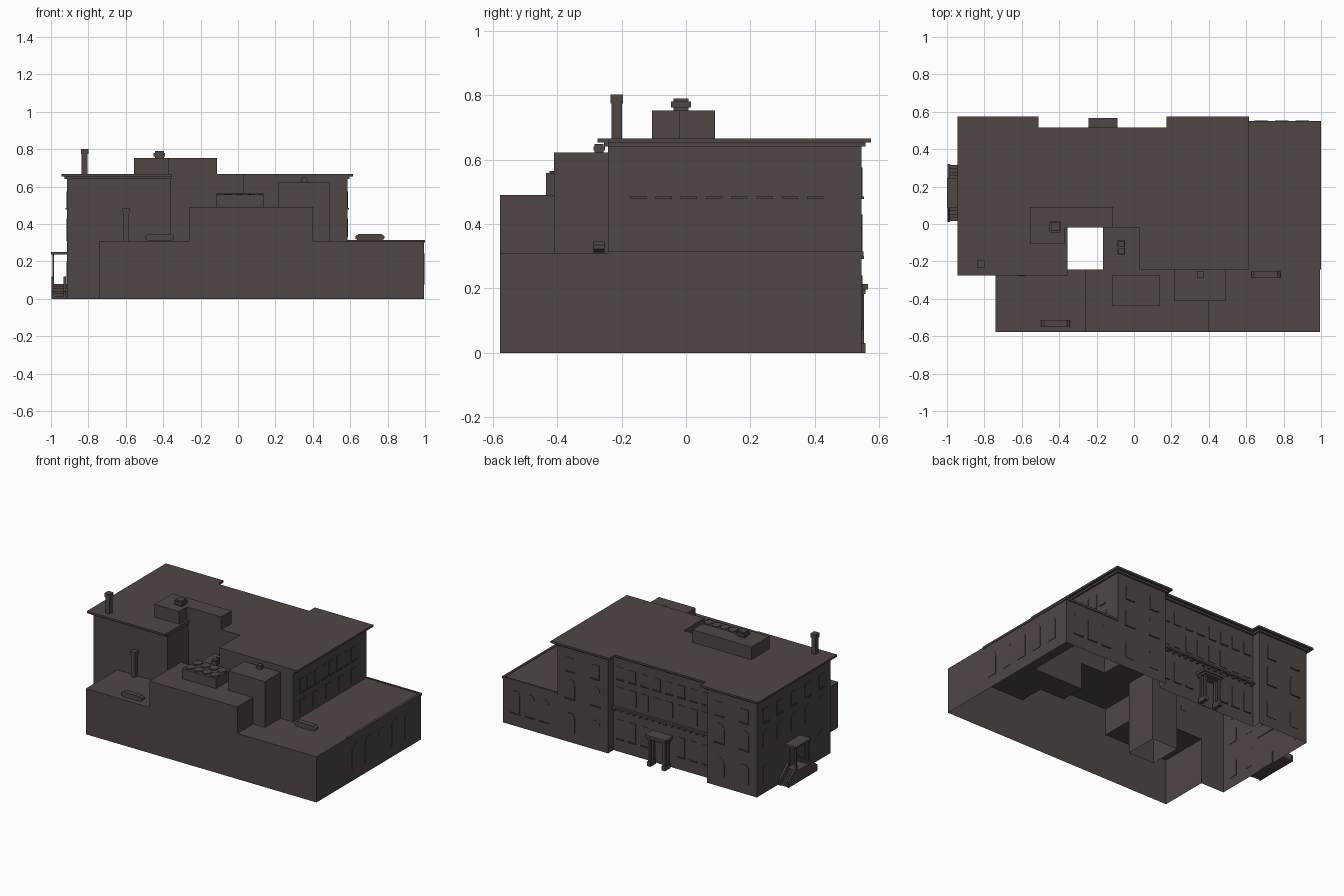
import bpy, bmesh, math

if "Cube" in bpy.data.objects:
    bpy.data.objects.remove(bpy.data.objects["Cube"])

def mat(name, c):
    m = bpy.data.materials.new(name)
    m.diffuse_color = (*c, 1)
    m.use_nodes = True
    m.node_tree.nodes["Principled BSDF"].inputs["Base Color"].default_value = m.diffuse_color
    return m

STONE = mat("dark_brown_stone", (0.078, 0.061, 0.060))

def finish(name, bm):
    me = bpy.data.meshes.new(name)
    bm.to_mesh(me)
    bm.free()
    me.materials.append(STONE)
    ob = bpy.data.objects.new(name, me)
    bpy.context.collection.objects.link(ob)
    return ob

def prism(name, pts, a, b, place=lambda u, v, d: (u, v, d)):
    """Closed extrusion of a 2D outline between depths a and b."""
    bm = bmesh.new()
    lo = [bm.verts.new(place(u, v, a)) for u, v in pts]
    hi = [bm.verts.new(place(u, v, b)) for u, v in pts]
    n = len(pts)
    bm.faces.new(lo[::-1])
    bm.faces.new(hi)
    for i in range(n):
        j = (i + 1) % n
        bm.faces.new((lo[i], lo[j], hi[j], hi[i]))
    bmesh.ops.recalc_face_normals(bm, faces=bm.faces)
    return finish(name, bm)

def box(name, x0, x1, y0, y1, z0, z1):
    return prism(name, [(x0, y0), (x1, y0), (x1, y1), (x0, y1)], z0, z1)

def walls(name, pts, z0, z1):
    """Thin open wall strip, counter-clockwise seen from above = facing out."""
    bm = bmesh.new()
    lo = [bm.verts.new((x, y, z0)) for x, y in pts]
    hi = [bm.verts.new((x, y, z1)) for x, y in pts]
    for i in range(len(pts) - 1):
        bm.faces.new((lo[i], lo[i + 1], hi[i + 1], hi[i]))
    return finish(name, bm)

def deck(name, pts, z):
    bm = bmesh.new()
    bm.faces.new([bm.verts.new((x, y, z)) for x, y in pts])
    return finish(name, bm)

def rect(x0, x1, y0, y1):
    return [(x0, y0), (x1, y0), (x1, y1), (x0, y1)]

# facade frames: u along the wall, v up, d outward
def right(X): return lambda u, v, d: (X + d, u, v)
def left(X): return lambda u, v, d: (X - d, u, v)
def back(Y): return lambda u, v, d: (u, Y + d, v)

def window(place, u, z0, z1, w, arch=False, sill=False):
    r = w / 2
    pts = [(u - r, z0), (u + r, z0)]
    if arch:
        pts += [(u + r * math.cos(t * math.pi / 8), z1 - r + r * math.sin(t * math.pi / 8)) for t in range(9)]
    else:
        pts += [(u + r, z1), (u - r, z1)]
    prism("window", pts, -0.002, 0.003, place)
    if sill:
        prism("window_sill", rect(u - r - .003, u + r + .003, z0 - .008, z0), -0.002, 0.008, place)

# ---- low front and right wing, open underneath
F, M, B, R = -.578, -.243, .545, .995
walls("low_wing_walls", [(-.74, M), (-.74, F), (R, F), (R, B), (.585, B)], 0, .31)
deck("low_roof_left", rect(-.74, -.26, F, M), .31)
deck("low_roof_front_right", rect(.4, R, F, M), .31)
deck("low_roof_right", rect(.585, R, M, B), .31)
box("right_wing_coping", R - .012, R + .004, M, B + .006, .3, .314)
box("right_wing_back_coping", .585, R, B - .006, B + .006, .3, .314)

# ---- middle raised hall and the infill beside the light well
walls("hall_walls", [(-.26, M), (-.26, F), (.4, F), (.4, M)], .31, .49)
deck("hall_roof", rect(-.26, .4, F, M), .49)
deck("infill_roof", rect(-.165, .03, M, -.02), .49)

# ---- main block walls
back_line = [(.585, B), (.205, B), (.205, .485), (-.54, .485), (-.54, B), (-.915, B), (-.915, M)]
walls("main_lower_walls", back_line + [(-.74, M)], 0, .31)
walls("main_upper_walls", [(.585, M)] + back_line + [(-.36, M), (-.36, -.02), (-.165, -.02)], .31, .655)
walls("infill_upper_walls", [(-.165, -.02), (.03, -.02), (.03, M), (.4, M)], .49, .655)
walls("main_front_right_wall", [(.4, M), (.585, M)], .31, .655)
# light well, open top to bottom
walls("light_well_lower", [(-.26, M), (-.36, M), (-.36, -.02), (-.165, -.02)], 0, .31)
walls("light_well_side", [(-.165, -.02), (-.165, M), (-.26, M)], 0, .49)

# ---- main roof slab, cornice moulding and raised inner edge
def roof(e, f):
    return [(-.915 - e, M - f), (-.355, M - f), (-.355, -.02), (.03, -.02), (.03, M), (.585 + e, M),
            (.585 + e, B + e), (.205 - e, B + e), (.205 - e, .485 + e), (-.54 + e, .485 + e),
            (-.54 + e, B + e), (-.915 - e, B + e)]
prism("main_roof", roof(.030, .032), .653, .666)
prism("cornice_moulding", roof(.012, .012), .64, .653)

# ---- rooftop structures
prism("roof_penthouse", [(-.555, -.105), (-.37, -.105), (-.37, -.02), (-.112, -.02), (-.112, .09), (-.555, .09)], .66, .752)
walls("penthouse_front_drop", [(-.36, -.021), (-.112, -.021)], .6, .70)
box("stair_tower", .215, .49, -.41, M, .31, .622)

def vent(x, y, z, r, h):
    box("vent_neck", x - r * .75, x + r * .75, y - r * .75, y + r * .75, z, z + h * .3)
    box("vent_body", x - r, x + r, y - r, y + r, z + h * .25, z + h * .75)
    box("vent_cap", x - r * .75, x + r * .75, y - r * .75, y + r * .75, z + h * .75, z + h)
vent(-.42, -.015, .752, .031, .038)
vent(.355, -.27, .622, .018, .026)
for y in (-.105, -.145):
    vent(-.067, y, .49, .02, .035)

def chimney(x, y, z0, z1, r):
    box("chimney_shaft", x - r, x + r, y - r, y + r, z0, z1)
    box("chimney_cap", x - r * 1.25, x + r * 1.25, y - r * 1.25, y + r * 1.25, z1 - .028, z1)
chimney(-.82, -.215, .66, .802, .016)
chimney(-.598, -.26, .31, .485, .015)

# long roof ventilators with chamfered ends
for x, y in ((-.42, -.53), (.705, -.27)):
    w = .078
    prism("roof_ventilator", [(-w * .8, .312), (w * .8, .312), (w, .322), (w, .335), (w * .8, .346), (-w * .8, .346), (-w, .335), (-w, .322)],
          -.017, .017, lambda u, v, d, x=x, y=y: (x + u, y + d, v))

# cooling unit with eight fans
box("cooling_unit", -.118, .138, -.435, -.272, .49, .558)
for i in range(4):
    for j in range(2):
        cx, cy = -.083 + i * .062, -.391 + j * .074
        ring = [(cx + .029 * math.cos(t * math.pi / 8), cy + .033 * math.sin(t * math.pi / 8)) for t in range(16)]
        prism("cooling_fan", ring, .557, .564)

# ---- right facades
for i in range(5):
    window(right(R), -.16 + i * .1412, .077, .242, .072, True)
for i in range(8):
    window(right(.585), -.148 + i * .0785, .485, .575, .045, sill=True)
for i in range(5):
    window(right(.585), -.14 + i * .137, .33, .43, .055)

# ---- back facades
for x in (.68, .79, .9):
    window(back(B), x, .09, .24, .065, True, True)
for xs in ((-.82, -.635), (.3, .49)):
    for x in xs:
        window(back(B), x, .07, .2, .07, True)
        window(back(B), x, .3, .43, .07, True, True)
        window(back(B), x, .485, .575, .06, sill=True)
for i in range(8):
    x = -.49 + i * .092
    window(back(.485), x, .495, .575, .05, sill=True)
    window(back(.485), x, .33, .44, .055)
    if abs(x + .165) > .09:
        window(back(.485), x, .09, .22, .05, sill=True)
box("back_belt_course", -.54, .205, .48, .502, .292, .304)
for i in range(16):
    x = -.52 + i * .0475
    box("belt_bracket", x - .007, x + .007, .48, .498, .276, .292)

# back porch
box("porch_canopy", -.243, -.087, .48, .566, .196, .214)
box("porch_beam", -.232, -.098, .48, .558, .182, .196)
for x in (-.22, -.11):
    for y in (.545, .51):
        box("porch_column", x - .008, x + .008, y - .008, y + .008, 0, .185)
    box("porch_plinth", x - .013, x + .013, .497, .558, 0, .03)
window(back(.485), -.165, 0, .16, .07)

# ---- left facade
for i in range(5):
    y = -.15 + i * .15
    window(left(-.915), y, .485, .575, .055, sill=True)
    window(left(-.915), y, .31, .43, .06, True)
    if i not in (2, 3):
        window(left(-.915), y, .07, .2, .06, True)

# side entry: canopy, landing and two mirrored stairs
box("side_canopy", -1, -.91, .085, .245, .236, .25)
box("side_landing", -.995, -.91, .105, .225, 0, .08)
window(left(-.915), .165, .08, .2, .06)
for s in (-1, 1):
    box("canopy_post", -.993, -.983, .165 + s * .066 - .005, .165 + s * .066 + .005, .08, .238)
    for k in range(5):
        a, b = sorted((.165 + s * (.06 + k * .018), .165 + s * (.078 + k * .018)))
        box("stair_step", -.985, -.915, a, b, 0, .068 - k * .0135)
    for x0 in (-.996, -.932):
        prism("stair_side_wall", [(.06, 0), (.155, 0), (.155, .04), (.06, .118)], x0, x0 + .012,
              lambda u, v, d, s=s: (d, .165 + s * u, v))
